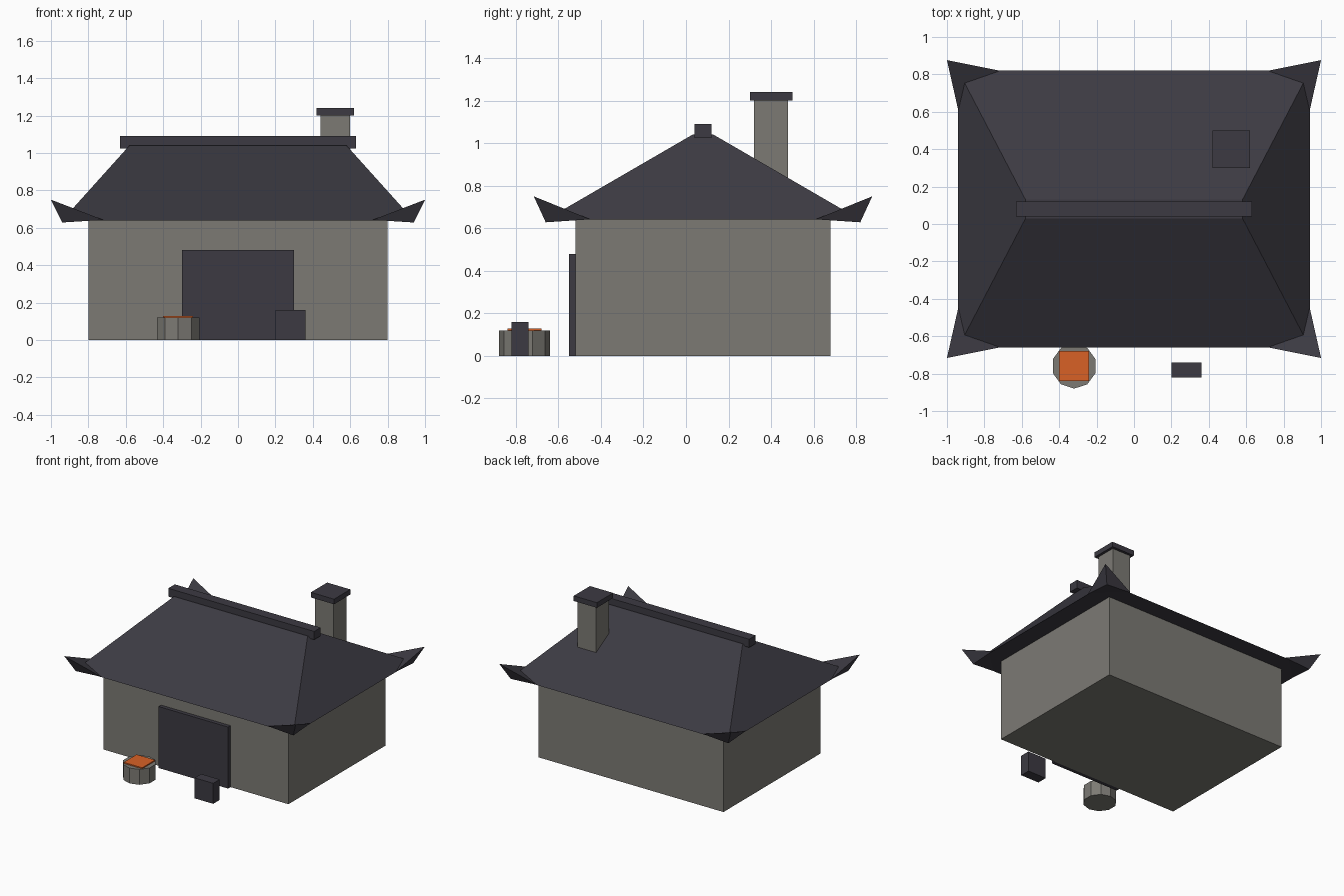
import bpy
import bmesh

if "Cube" in bpy.data.objects:
    bpy.data.objects.remove(bpy.data.objects["Cube"])

CY = 0.08  # house centre along y


def srgb(r, g, b):
    def lin(c):
        c /= 255
        return c / 12.92 if c <= 0.04045 else ((c + 0.055) / 1.055) ** 2.4
    return (lin(r), lin(g), lin(b), 1)


def material(name, rgb):
    m = bpy.data.materials.new(name)
    m.diffuse_color = srgb(*rgb)
    m.use_nodes = True
    m.node_tree.nodes["Principled BSDF"].inputs["Base Color"].default_value = m.diffuse_color
    return m


STONE = material("warm_grey_stone", (124, 122, 116))
DARK = material("dark_slate", (60, 58, 66))
ORANGE = material("orange", (216, 97, 38))


def finish(name, bm, mat):
    bmesh.ops.recalc_face_normals(bm, faces=bm.faces[:])
    me = bpy.data.meshes.new(name)
    bm.to_mesh(me)
    bm.free()
    me.materials.append(mat)
    ob = bpy.data.objects.new(name, me)
    bpy.context.collection.objects.link(ob)
    return ob


def box(name, x, y, z, mat):
    """Box from (min, max) ranges on each axis."""
    bm = bmesh.new()
    bmesh.ops.create_cube(bm, size=1)
    for v in bm.verts:
        v.co = [r[0] if c < 0 else r[1] for c, r in zip(v.co, (x, y, z))]
    return finish(name, bm, mat)


def hull(name, points, mat):
    bm = bmesh.new()
    for p in points:
        bm.verts.new(p)
    bmesh.ops.convex_hull(bm, input=bm.verts[:])
    bmesh.ops.dissolve_limit(bm, angle_limit=0.01, verts=bm.verts[:], edges=bm.edges[:])
    return finish(name, bm, mat)


# House walls and front door
box("walls", (-0.8, 0.8), (-0.52, 0.68), (0, 0.64), STONE)
box("door", (-0.3, 0.3), (-0.55, -0.52), (0, 0.48), DARK)

# Hipped roof: eaves rectangle narrowing to a thin flat top
SIGNS = [(sx, sy) for sx in (-1, 1) for sy in (-1, 1)]
hull("roof", [(sx * hx, CY + sy * hy, z) for sx, sy in SIGNS
              for hx, hy, z in ((0.94, 0.74, 0.64), (0.58, 0.05, 1.04))], DARK)
box("ridge_beam", (-0.63, 0.63), (0.04, 0.12), (1.025, 1.09), DARK)

# Upturned eave tips at the four corners
for i, (sx, sy) in enumerate(SIGNS):
    hull(f"eave_tip_{i + 1}", [(sx * x, CY + sy * y, z) for x, y, z in (
        (1.0, 0.796, 0.75), (0.94, 0.74, 0.628),
        (0.72, 0.74, 0.642), (0.94, 0.53, 0.642))], DARK)

# Chimney with cap
box("chimney", (0.44, 0.60), (0.32, 0.48), (0.7, 1.2), STONE)
box("chimney_cap", (0.42, 0.62), (0.30, 0.50), (1.2, 1.24), DARK)

# Ten-sided stone fire pit with a glowing square plate
bpy.ops.mesh.primitive_cylinder_add(vertices=10, radius=0.12, depth=0.12,
                                    location=(-0.32, -0.76, 0.06))
pit = bpy.context.object
pit.name = "fire_pit"
pit.data.materials.append(STONE)
box("ember_plate", (-0.40, -0.24), (-0.84, -0.68), (0.12, 0.129), ORANGE)

# Small block by the door
box("anvil_block", (0.20, 0.36), (-0.82, -0.74), (0, 0.16), DARK)
